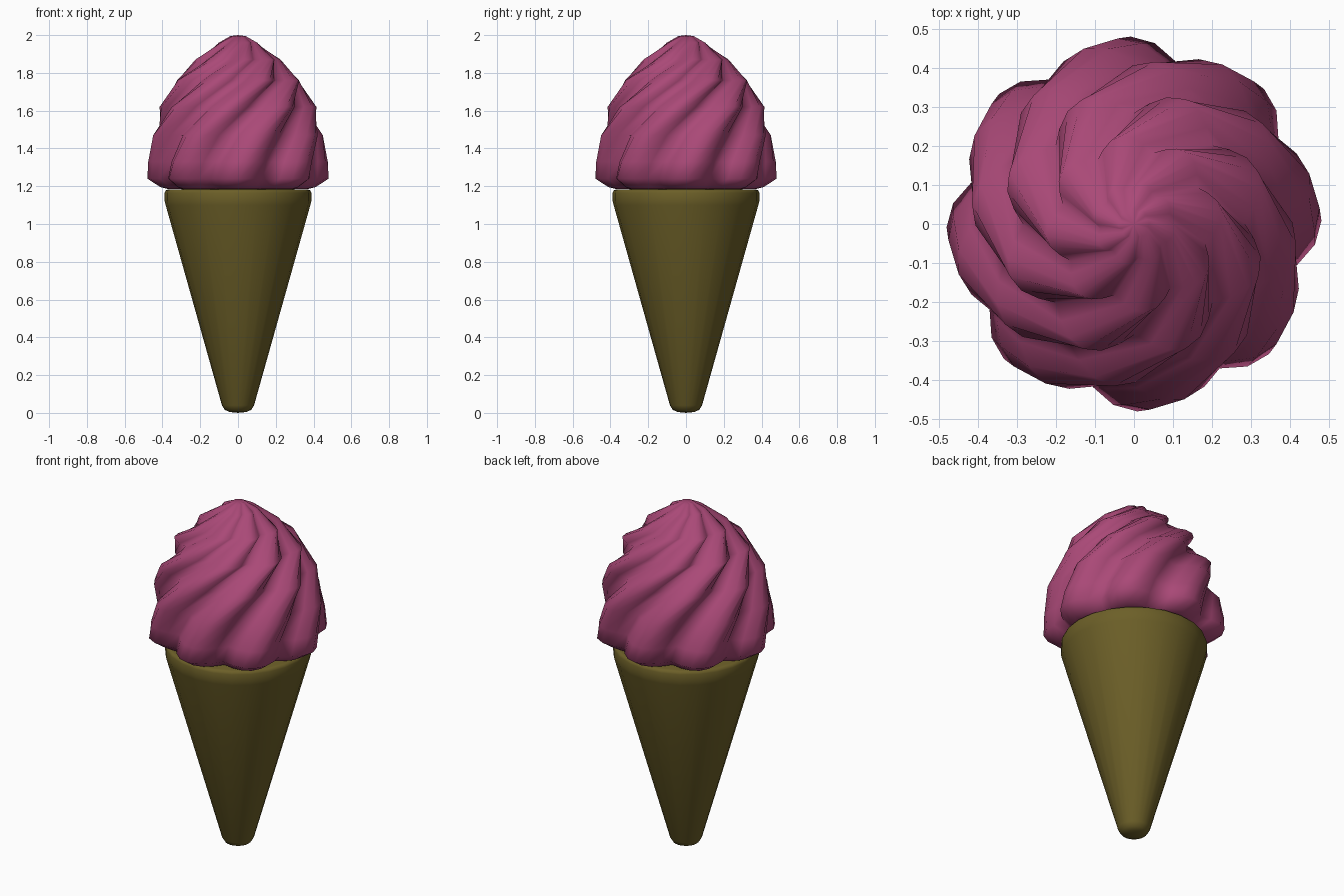
import bpy
import bmesh
from math import cos, sin, pi, radians

old = bpy.data.objects.get("Cube")
if old:
    bpy.data.objects.remove(old, do_unlink=True)


def make_material(name, rgb):
    mat = bpy.data.materials.new(name)
    mat.use_nodes = True
    mat.diffuse_color = (*rgb, 1)
    mat.node_tree.nodes["Principled BSDF"].inputs["Base Color"].default_value = (*rgb, 1)
    return mat


def loft(name, profile, segments, mat, wave):
    """Stack rings of (radius, height, twist in degrees), scaled by wave at each point."""
    bm = bmesh.new()
    rings = []
    for r, z, twist in profile:
        ring = []
        for i in range(segments):
            a = 2 * pi * i / segments + radians(twist)
            ring.append(bm.verts.new((r * wave(i) * cos(a), r * wave(i) * sin(a), z)))
        rings.append(ring)
    for low, high in zip(rings, rings[1:]):
        for i in range(segments):
            j = (i + 1) % segments
            bm.faces.new((low[i], low[j], high[j], high[i]))
    # Close both ends with a fan around a centre point
    for ring, z in ((rings[0], profile[0][1] - 0.005), (rings[-1], profile[-1][1] + 0.005)):
        centre = bm.verts.new((0, 0, z))
        for i in range(segments):
            bm.faces.new((ring[i], ring[(i + 1) % segments], centre))
    bmesh.ops.recalc_face_normals(bm, faces=bm.faces)
    mesh = bpy.data.meshes.new(name)
    bm.to_mesh(mesh)
    bm.free()
    mesh.materials.append(mat)
    mesh.shade_smooth()
    bpy.context.collection.objects.link(bpy.data.objects.new(name, mesh))


# Wafer cone: plain tapered shell with a rounded rim and tip
cone_profile = [(0.045, 0.005, 0), (0.07, 0.016, 0), (0.085, 0.04, 0),
                (0.383, 1.1, 0), (0.388, 1.12, 0), (0.388, 1.165, 0),
                (0.383, 1.178, 0), (0.37, 1.183, 0)]
loft("wafer_cone", cone_profile, 24,
     make_material("wafer olive brown", (0.15, 0.115, 0.021)), lambda i: 1)

# Whipped swirl: eight puffy lobes, upright at the base and twisting faster towards the tip
LOBES, STEPS = 8, 6
swirl_profile = [(0.37, 1.185, 0), (0.41, 1.195, 0), (0.48, 1.24, 1),
                 (0.477, 1.33, 5), (0.467, 1.47, 16), (0.418, 1.62, 38),
                 (0.345, 1.76, 68), (0.228, 1.87, 98), (0.105, 1.96, 121),
                 (0.04, 1.995, 140)]


def lobe_wave(i):
    """Rounded crest with a sharp crease between neighbouring lobes."""
    return 0.82 + 0.18 * ((1 + cos(2 * pi * i / STEPS)) / 2) ** 0.6


loft("cream_swirl", swirl_profile, LOBES * STEPS,
     make_material("berry pink", (0.40, 0.066, 0.185)), lobe_wave)
